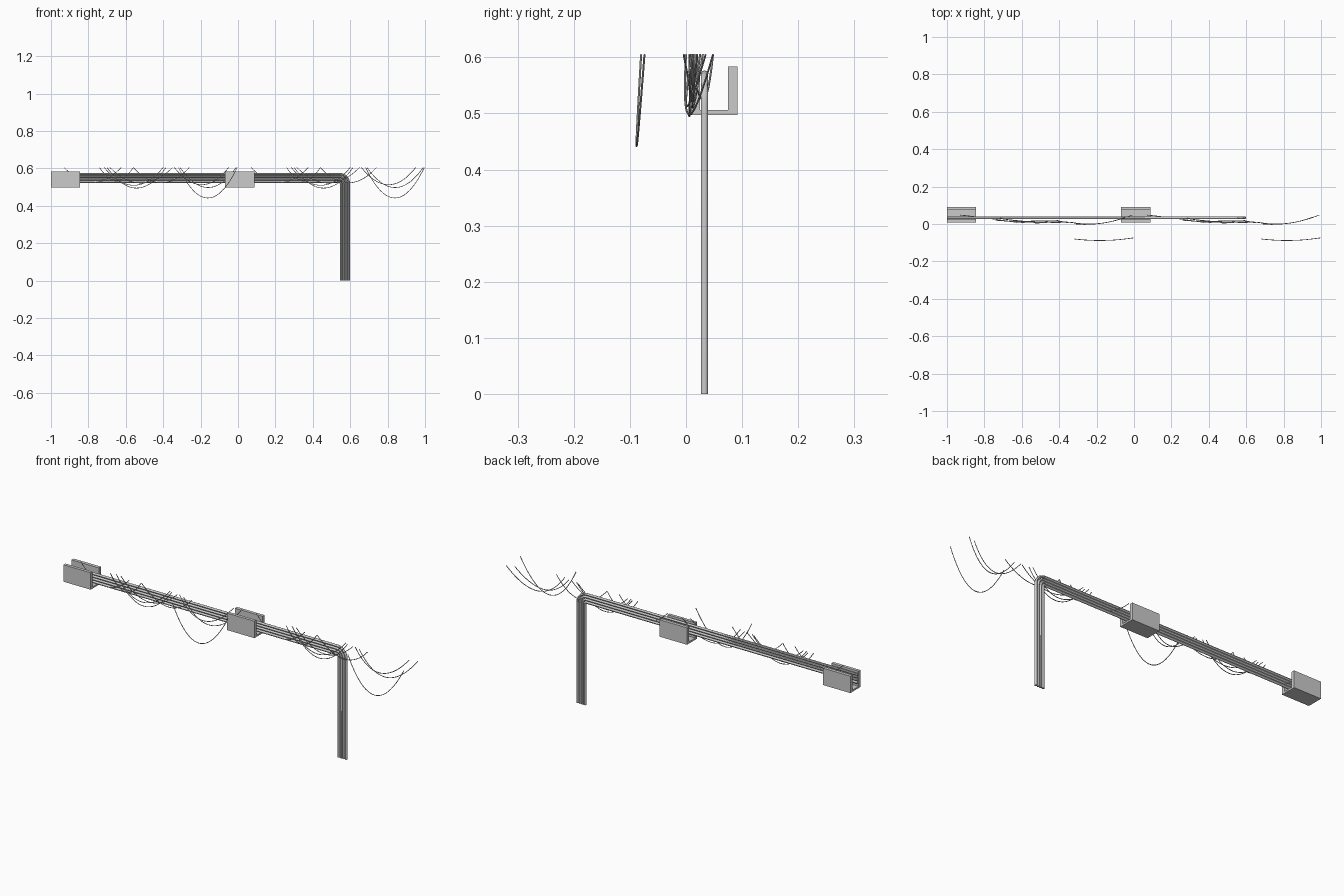
import bpy, math

if "Cube" in bpy.data.objects:
    bpy.data.objects.remove(bpy.data.objects["Cube"])


def tube(name, pts, radius, res):
    """Round tube along a list of points, converted to a smooth mesh."""
    cu = bpy.data.curves.new(name, 'CURVE')
    cu.dimensions = '3D'
    cu.bevel_depth = radius
    cu.bevel_resolution = res
    cu.use_fill_caps = True
    sp = cu.splines.new('POLY')
    sp.points.add(len(pts) - 1)
    for p, co in zip(sp.points, pts):
        p.co = (*co, 1)
    ob = bpy.data.objects.new(name, cu)
    bpy.context.collection.objects.link(ob)
    bpy.ops.object.select_all(action='DESELECT')
    bpy.context.view_layer.objects.active = ob
    ob.select_set(True)
    bpy.ops.object.convert(target='MESH')
    bpy.ops.object.shade_smooth_by_angle(angle=math.radians(45))
    return bpy.context.object


def box(name, lo, hi):
    mid = [(a + b) / 2 for a, b in zip(lo, hi)]
    bpy.ops.mesh.primitive_cube_add(size=1, location=mid)
    ob = bpy.context.object
    ob.name = name
    ob.scale = [b - a for a, b in zip(lo, hi)]
    bpy.ops.object.transform_apply(location=False, rotation=False, scale=True)


# Four stacked pipes sharing one bend centre, running along x then down
CX, CZ, PY = 0.54, 0.517, 0.033
for i in range(4):
    r = 0.0115 + i * 0.0139
    pts = [(-1, PY, CZ + r)]
    for k in range(11):
        a = math.radians(90 - 9 * k)
        pts.append((CX + r * math.cos(a), PY, CZ + r * math.sin(a)))
    pts.append((CX + r, PY, 0))
    tube(f"pipe_{i + 1}", pts, 0.0066, 2)

# Two U-shaped support channels
for n, (x0, x1) in enumerate([(-1.0, -0.845), (-0.07, 0.087)], 1):
    box(f"bracket_{n}_base", (x0, 0.009, 0.497), (x1, 0.092, 0.506))
    box(f"bracket_{n}_front_wall", (x0, 0.009, 0.506), (x1, 0.025, 0.584))
    box(f"bracket_{n}_back_wall", (x0, 0.075, 0.506), (x1, 0.092, 0.584))

# Hanging wires: x start, x end, lowest z, then y at start, middle and end
TOP = 0.605
WIRES = [
    (-0.930, -0.625, 0.525, 0.048, 0.030, 0.008),
    (-0.740, -0.560, 0.535, 0.020, 0.014, 0.012),
    (-0.700, -0.385, 0.495, 0.018, 0.006, 0.012),
    (-0.715, -0.400, 0.510, 0.030, 0.012, 0.020),
    (-0.685, -0.350, 0.522, 0.025, 0.010, 0.006),
    (-0.560, -0.260, 0.523, 0.015, 0.015, -0.004),
    (-0.340, -0.050, 0.513, 0.010, 0.002, 0.035),
    (-0.310, -0.010, 0.498, 0.000, 0.006, 0.048),
    (-0.318, -0.004, 0.442, -0.080, -0.088, -0.074),
]
# The same set of wires repeats one unit further along
for s in range(2):
    for n, (x0, x1, zmin, y0, ym, y1) in enumerate(WIRES, 1):
        pts = []
        for k in range(25):
            t = k / 24
            sag = 4 * t * (1 - t)
            y = (y0 * (1 - t) * (1 - 2 * t) + ym * sag + y1 * t * (2 * t - 1))
            pts.append((x0 + s + (x1 - x0) * t, y, TOP - (TOP - zmin) * sag))
        tube(f"wire_{s + 1}_{n}", pts, 0.0018, 1)
